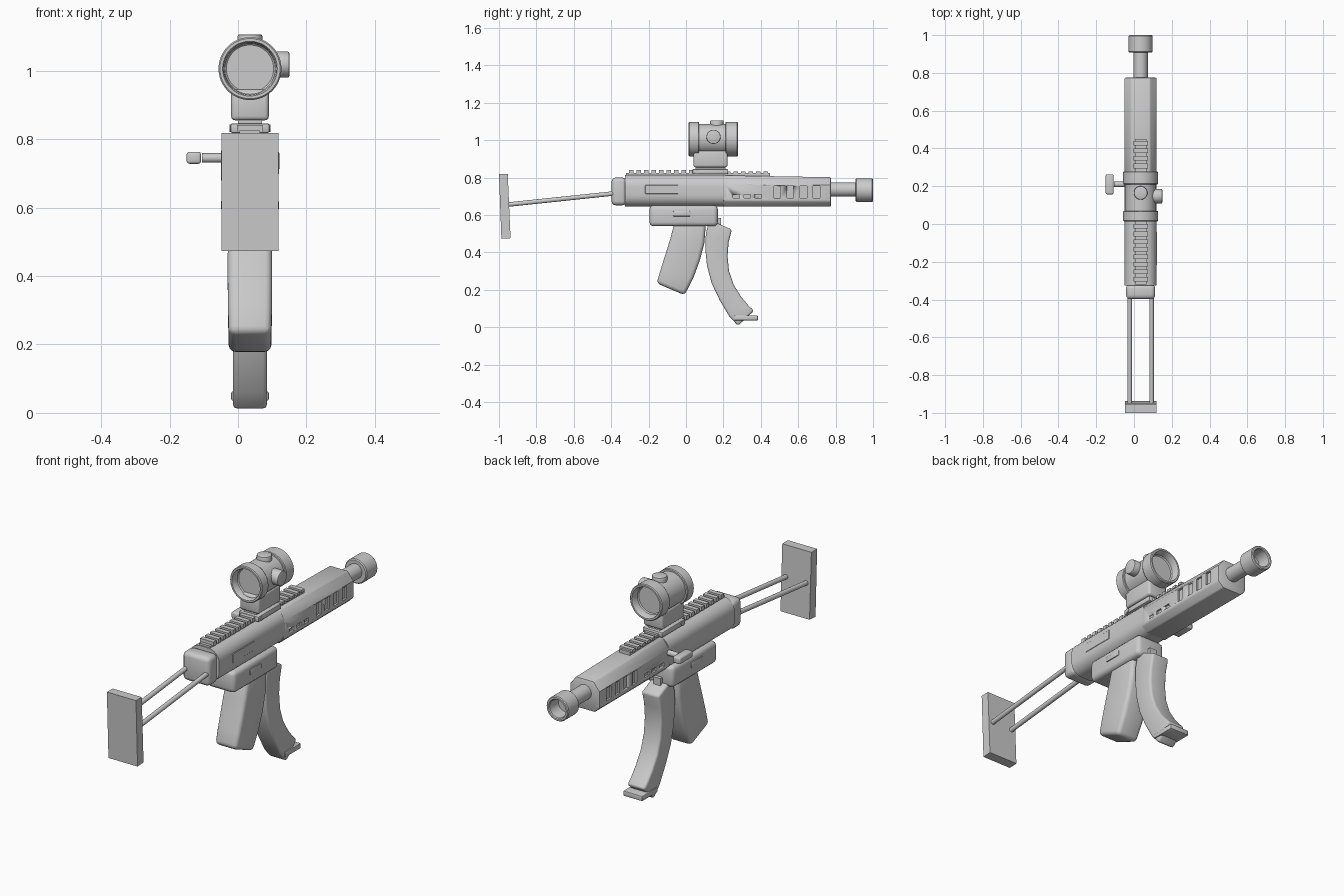
import bpy, bmesh, math
from mathutils import Vector, Matrix

if "Cube" in bpy.data.objects:
    bpy.data.objects.remove(bpy.data.objects["Cube"])

CX = 0.035  # the body's centre line
grey = bpy.data.materials.new("light_grey")
grey.diffuse_color = (0.6, 0.6, 0.6, 1)
grey.use_nodes = True
grey.node_tree.nodes["Principled BSDF"].inputs["Base Color"].default_value = grey.diffuse_color


def finish(name, bm, bevel=0.0, segs=3, limit=40):
    bmesh.ops.recalc_face_normals(bm, faces=bm.faces)
    if bevel:
        edges = [e for e in bm.edges if e.calc_face_angle(0) > math.radians(limit)]
        bmesh.ops.bevel(bm, geom=edges, offset=bevel, segments=segs,
                        profile=0.5, affect='EDGES', clamp_overlap=True)
    me = bpy.data.meshes.new(name)
    bm.to_mesh(me)
    bm.free()
    me.materials.append(grey)
    ob = bpy.data.objects.new(name, me)
    bpy.context.collection.objects.link(ob)
    bpy.ops.object.select_all(action='DESELECT')
    ob.select_set(True)
    bpy.context.view_layer.objects.active = ob
    bpy.ops.object.shade_smooth_by_angle(angle=math.radians(35))
    return ob


def add_box(bm, x, y, z):
    m = Matrix.Translation((sum(x) / 2, sum(y) / 2, sum(z) / 2))
    s = Matrix.Diagonal((x[1] - x[0], y[1] - y[0], z[1] - z[0], 1))
    bmesh.ops.create_cube(bm, size=1, matrix=m @ s)


def box(name, x, y, z, bevel=0.0, segs=3):
    bm = bmesh.new()
    add_box(bm, x, y, z)
    return finish(name, bm, bevel, segs)


def rod(name, a, b, r, bevel=0.0, sides=32):
    a, b = Vector(a), Vector(b)
    d = b - a
    m = Matrix.Translation((a + b) / 2) @ d.to_track_quat('Z', 'Y').to_matrix().to_4x4()
    bm = bmesh.new()
    bmesh.ops.create_cone(bm, cap_ends=True, segments=sides, radius1=r, radius2=r,
                          depth=d.length, matrix=m)
    return finish(name, bm, bevel, 2)


def loft(name, rings, bevel=0.0, segs=3):
    bm = bmesh.new()
    vs = [[bm.verts.new(p) for p in ring] for ring in rings]
    n = len(rings[0])
    for a, b in zip(vs, vs[1:]):
        for i in range(n):
            bm.faces.new((a[i], a[(i + 1) % n], b[(i + 1) % n], b[i]))
    bm.faces.new(vs[0])
    bm.faces.new(vs[-1])
    return finish(name, bm, bevel, segs)


def lathe(name, profile, z, sides=48):
    """Turn (y, radius) points round the line along y at height z."""
    bm = bmesh.new()
    vs = [bm.verts.new((CX, y, z + r)) for y, r in profile]
    es = [bm.edges.new(p) for p in zip(vs, vs[1:])]
    bmesh.ops.spin(bm, geom=vs + es, cent=(CX, 0, z), axis=(0, 1, 0),
                   angle=math.tau, steps=sides, use_duplicate=False)
    bmesh.ops.remove_doubles(bm, verts=bm.verts, dist=1e-5)
    return finish(name, bm)


def span(half):
    return (CX - half, CX + half)


def blade(edges):
    """Rings from (rear y, rear z, front y, front z, half width)."""
    return [[(CX - w, ya, za), (CX + w, ya, za), (CX + w, yb, zb), (CX - w, yb, zb)]
            for ya, za, yb, zb, w in edges]


# Shoulder stock: leaning plate, two rods and rear block
loft("stock_plate", blade([(-1.0, .818, -.953, .818, .083), (-.987, .473, -.938, .476, .083)]))
for side, s in (("left", -1), ("right", 1)):
    rod("stock_rod_" + side, (CX + s * .058, -.96, .655), (CX + s * .058, -.36, .718), .012, sides=20)
box("rear_block", span(.077), (-.398, -.318), (.652, .80), .022)

# Upper receiver with rounded cross-section
prof = []
for sx, sz, a0 in ((1, 1, 0), (-1, 1, 90), (-1, -1, 180), (1, -1, 270)):
    for k in range(7):
        a = math.radians(a0 + 15 * k)
        prof.append((CX + sx * .025 + .06 * math.cos(a), .73 + sz * .025 + .06 * math.sin(a)))
loft("receiver", [[(x, y, z) for x, z in prof] for y in (-.325, .21)])
box("ejection_cover", (CX + .06, CX + .087), (-.22, -.04), (.71, .762), .004, 1)

# Handguard, eight-sided, with side windows and small notches
octagon = [(.05, 0), (.084, .045), (.084, .135), (.055, .165)]
octagon += [(-x, d) for x, d in reversed(octagon)]
rings = [[(CX + x, y, top - d * (top - .645) / .165) for x, d in octagon]
         for y, top in ((.20, .812), (.775, .802))]
guard = loft("handguard", rings, .006, 2)
bm = bmesh.new()
for s in (-1, 1):
    xs = sorted((CX + s * .074, CX + s * .10))
    for i in range(4):
        y = .47 + i * .07
        add_box(bm, xs, (y, y + .036), (.69, .755))
    for y in (.25, .31, .37):
        add_box(bm, xs, (y, y + .035), (.69, .71))
cutter = finish("window_cutter", bm)
cutter.hide_render = True
mod = guard.modifiers.new("windows", 'BOOLEAN')
mod.operation, mod.solver, mod.object = 'DIFFERENCE', 'EXACT', cutter
bpy.context.view_layer.objects.active = guard
bpy.ops.object.modifier_apply(modifier=mod.name)
bpy.data.objects.remove(cutter)

# Barrel and hollow muzzle
rod("barrel", (CX, .74, .736), (CX, .93, .736), .038)
lathe("muzzle", [(.93, 0), (.93, .042), (.995, .046), (1.0, .05), (1.0, .059), (.995, .063),
                 (.912, .063), (.907, .058), (.907, 0)], .733)

# Top rail with cross teeth
bm = bmesh.new()
add_box(bm, span(.03), (-.32, .45), (.79, .825))
for i in range(19):
    y = -.305 + i * .04
    add_box(bm, span(.038), (y, y + .024), (.82, .842 if y < .2 else .834))
finish("top_rail", bm)

# Sight: clamp, mount, tube and two adjusting knobs
box("sight_clamp", span(.057), (.035, .225), (.818, .846), .006, 2)
rod("clamp_screw", (CX - .06, .06, .832), (CX + .06, .06, .832), .011, sides=16)
box("sight_neck", span(.035), (.05, .21), (.84, .87))
box("sight_mount", span(.055), (.04, .222), (.855, .945), .012)
lathe("sight_tube", [(.235, 0), (.235, .069), (.24, .074), (.273, .077), (.278, .08), (.278, .088),
                     (.274, .092), (.214, .092), (.21, .089), (.21, .081), (.07, .081),
                     (.07, .089), (.066, .092), (.018, .092), (.014, .088), (.014, .08),
                     (.019, .077), (.05, .074), (.055, .069), (.055, 0)], 1.006)
rod("top_knob", (CX, .165, 1.05), (CX, .165, 1.106), .036, .005)
rod("side_knob", (CX + .05, .147, 1.018), (.15, .147, 1.018), .038, .005)

# Cocking handle on the left
rod("handle_stem", (CX - .07, .21, .745), (-.105, .21, .745), .014, sides=20)
box("handle_knob", (-.15, -.108), (.157, .263), (.728, .763), .008)

# Lower receiver and catch
box("lower_receiver", span(.08), (-.195, .17), (.54, .652), .022)
for side, s in (("left", -1), ("right", 1)):
    box("side_catch_" + side, sorted((CX + s * .07, CX + s * .085)), (-.07, .025), (.592, .622), .006, 2)
box("magazine_catch", span(.02), (.15, .187), (.53, .585))

# Pistol grip
loft("grip", blade([(-.06, .565, .107, .565, .062), (-.085, .47, .098, .45, .065),
                    (-.11, .39, .075, .36, .065), (-.135, .31, .04, .265, .064),
                    (-.157, .235, -.008, .172, .062)]), .02)

# Curved magazine and its base plate
loft("magazine", blade([(.125, .575, .245, .522, .05), (.106, .50, .228, .455, .05),
                        (.103, .42, .222, .38, .05), (.112, .33, .23, .30, .05),
                        (.137, .235, .256, .225, .05), (.18, .145, .297, .16, .05),
                        (.23, .06, .335, .115, .05), (.278, .008, .363, .088, .05)]), .012)
box("magazine_base", span(.055), (.258, .385), (.036, .063), .005, 2)
